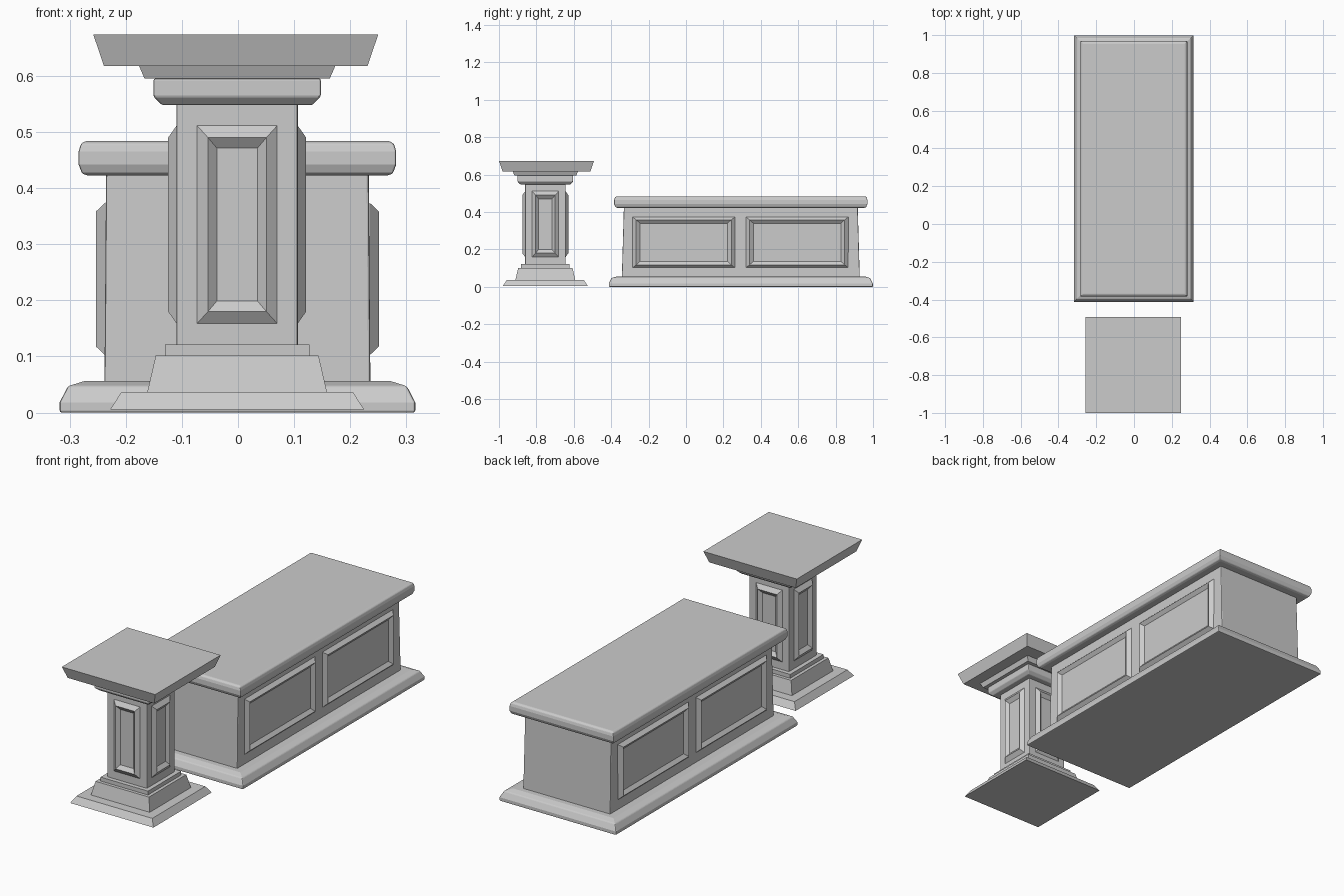
import bpy, bmesh
from math import pi
from mathutils import Matrix, Vector

if "Cube" in bpy.data.objects:
    bpy.data.objects.remove(bpy.data.objects["Cube"])


def loft(name, rings, matrices, bottom=True, bevel=0.0):
    """Stack of rectangles (half_x, half_y, z), repeated for each matrix."""
    bm = bmesh.new()
    for m in matrices:
        prev = None
        for i, (hx, hy, z) in enumerate(rings):
            ring = [bm.verts.new(m @ Vector((sx * hx, sy * hy, z)))
                    for sx, sy in ((-1, -1), (1, -1), (1, 1), (-1, 1))]
            if prev:
                for k in range(4):
                    n = (k + 1) % 4
                    bm.faces.new((prev[k], prev[n], ring[n], ring[k]))
            elif bottom:
                bm.faces.new(ring[::-1])
            prev = ring
        bm.faces.new(prev)
    mesh = bpy.data.meshes.new(name)
    bm.to_mesh(mesh)
    bm.free()
    ob = bpy.data.objects.new(name, mesh)
    bpy.context.collection.objects.link(ob)
    if bevel:
        mod = ob.modifiers.new("soft_edges", 'BEVEL')
        mod.width = bevel
        mod.segments = 2
        mod.limit_method = 'ANGLE'
        mod.angle_limit = 0.5
    return ob


def square(profile):
    return [(h, h, z) for h, z in profile]


def facing(angle, dist, origin, along=0.0):
    """Local x runs sideways, y runs up, z points out of a side wall."""
    return (Matrix.Translation(origin) @ Matrix.Rotation(angle, 4, 'Z')
            @ Matrix.Translation((along, -dist, 0))
            @ Matrix.Rotation(pi / 2, 4, 'X'))


# Bench: plinth, body and rounded lid
at = [Matrix.Translation((-0.001, 0.293, 0))]
loft("bench_plinth", [(.317, .706, 0), (.317, .706, .018), (.302, .691, .047),
                      (.273, .662, .056)], at, bevel=.004)
loft("bench_body", [(.237, .636, .05), (.234, .625, .43)], at, bevel=.004)
loft("bench_lid", [(.266, .659, .422), (.277, .67, .426), (.283, .677, .442),
                   (.283, .677, .465), (.279, .673, .479), (.27, .664, .484)],
     at, bevel=.003)

# Two framed panels on each long side of the bench
loft("bench_panels", [(.274, .136, 0), (.254, .120, .017), (.234, .102, .003)],
     [facing(a, .2355, (-.001, .291, .238), s * .303)
      for a in (pi / 2, -pi / 2) for s in (-1, 1)], bottom=False)

# Pedestal: stepped foot, shaft, stepped capital and flared top
px, py = -.0015, -.752
at = [Matrix.Translation((px, py, 0))]
loft("pedestal_foot", square([(.2265, .005), (.206, .037), (.16, .037),
                              (.145, .102), (.129, .102), (.129, .121)]), at)
loft("pedestal_shaft", square([(.108, .115), (.108, .552)]), at, bevel=.004)
loft("pedestal_capital", square([(.134, .548), (.149, .563), (.149, .595)]),
     at, bevel=.003)
loft("pedestal_neck", square([(.165, .595), (.175, .618)]), at)
loft("pedestal_top", square([(.235, .618), (.254, .674)]),
     [Matrix.Translation((-.004, -.746, 0))])

# Framed panel on each of the four shaft faces
loft("pedestal_panels", [(.072, .177, 0), (.052, .155, .0155), (.036, .136, .001)],
     [facing(k * pi / 2, .1075, (px, py, .335)) for k in range(4)], bottom=False)
